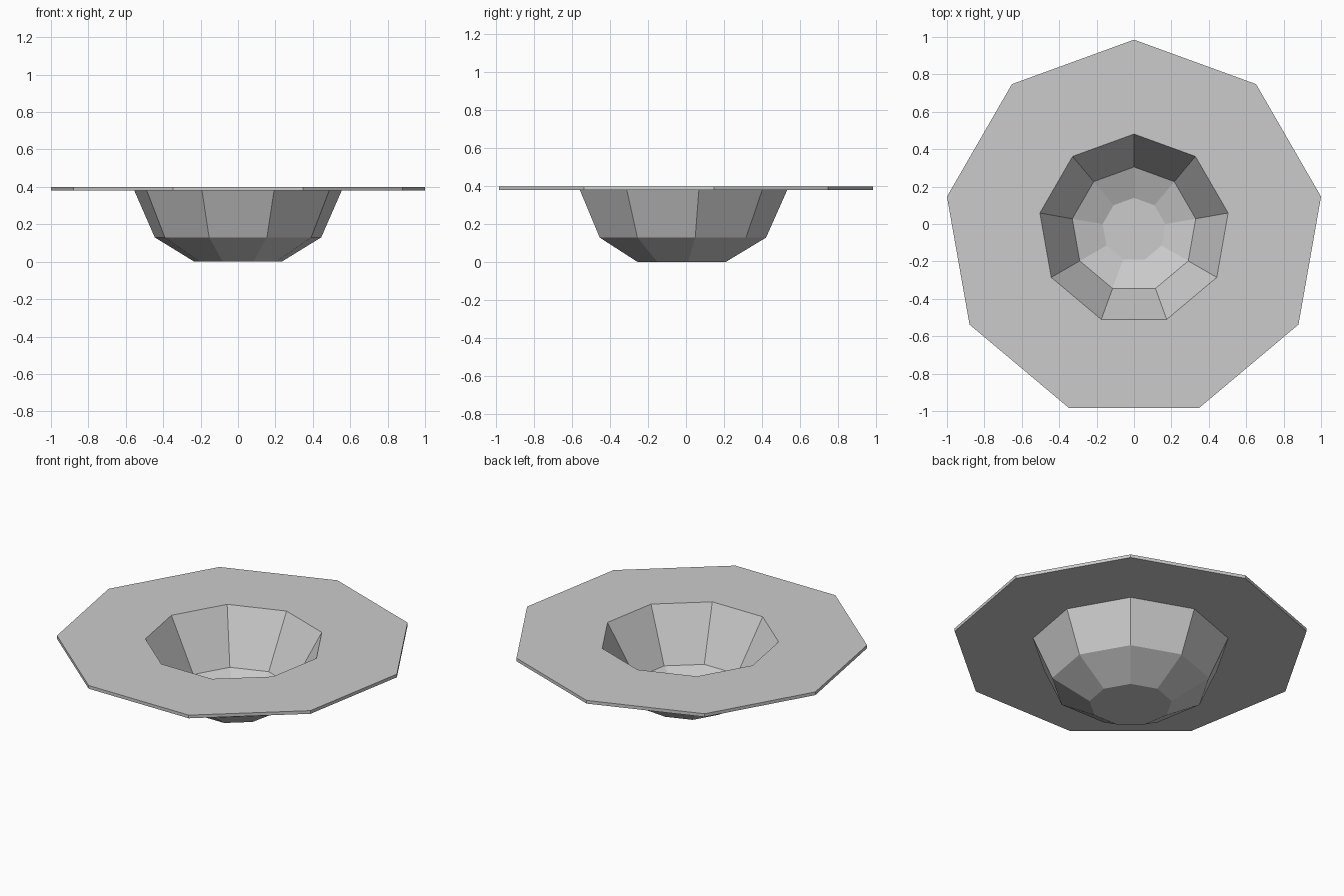
import bpy, bmesh, math

if "Cube" in bpy.data.objects:
    bpy.data.objects.remove(bpy.data.objects["Cube"])

SIDES = 9
CENTRE_Y = -0.03

grey = bpy.data.materials.new("plain_grey")
grey.diffuse_color = (0.6, 0.6, 0.6, 1)
grey.use_nodes = True
grey.node_tree.nodes["Principled BSDF"].inputs["Base Color"].default_value = grey.diffuse_color

# Cross-section (radius, height), from the underside of the foot to the inner floor
profile = [
    (0.237, 0.0),     # foot
    (0.452, 0.13),    # outer belly
    (0.563, 0.38),    # under the brim
    (1.0154, 0.38),   # brim edge, lower
    (1.0154, 0.40),   # brim edge, upper
    (0.511, 0.40),    # mouth
    (0.335, 0.087),   # inner belly
    (0.170, 0.02),    # inner floor
]


def ring(bm, radius, z):
    """One nine-sided ring with a corner pointing to the back."""
    angles = [math.pi / 2 + math.tau * i / SIDES for i in range(SIDES)]
    return [bm.verts.new((radius * math.cos(a), CENTRE_Y + radius * math.sin(a), z))
            for a in angles]


# Wide-brimmed bowl: stacked rings joined by flat quads
bm = bmesh.new()
rings = [ring(bm, r, z) for r, z in profile]
for low, high in zip(rings, rings[1:]):
    for i in range(SIDES):
        j = (i + 1) % SIDES
        bm.faces.new((low[i], low[j], high[j], high[i]))

# Foot and inner floor caps
bm.faces.new(rings[0][::-1])
bm.faces.new(rings[-1])
bmesh.ops.recalc_face_normals(bm, faces=bm.faces)

mesh = bpy.data.meshes.new("brimmed_bowl")
bm.to_mesh(mesh)
bm.free()
mesh.materials.append(grey)
bowl = bpy.data.objects.new("brimmed_bowl", mesh)
bpy.context.collection.objects.link(bowl)
